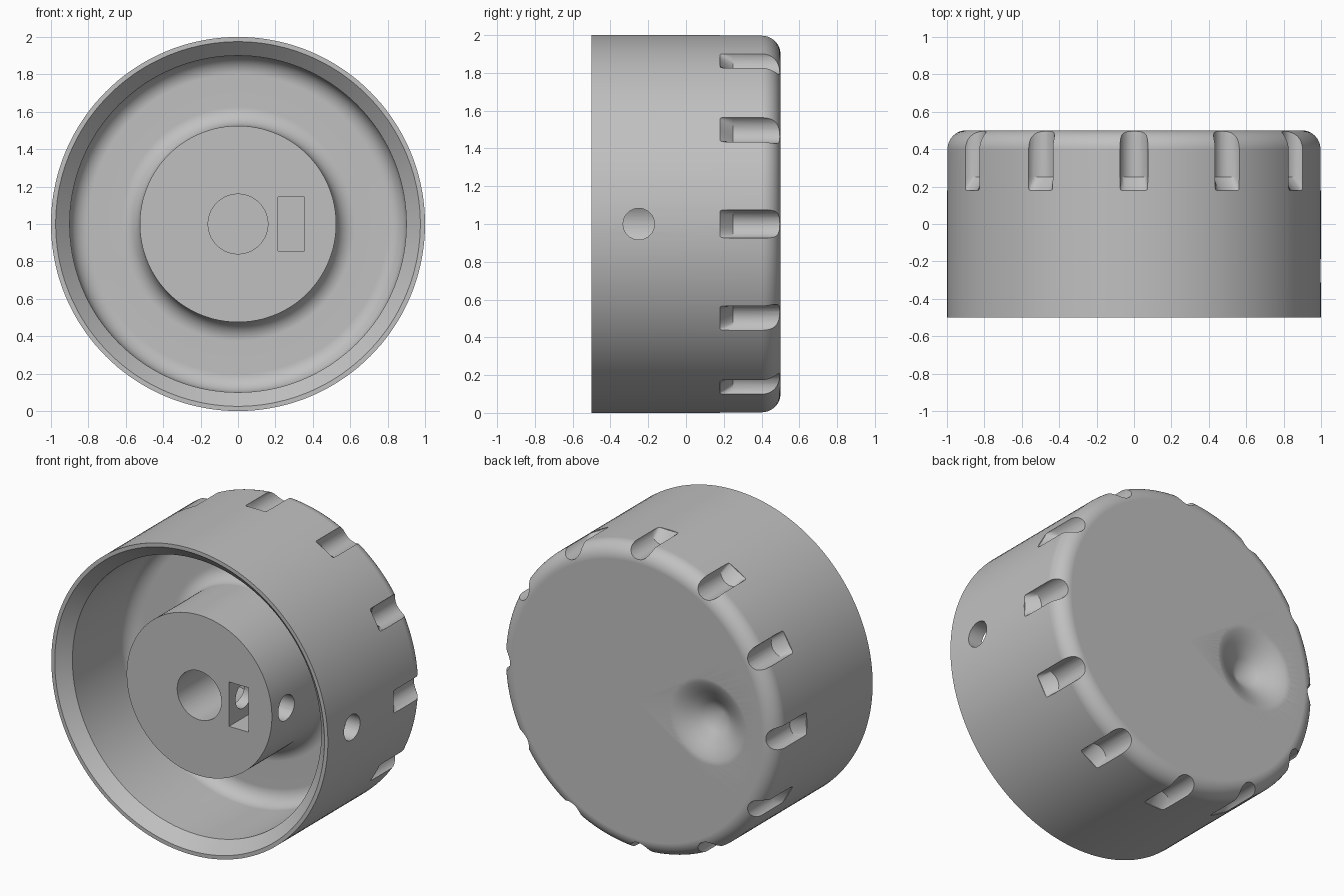
import bpy, bmesh, math
from mathutils import Matrix, Vector

cube = bpy.data.objects.get("Cube")
if cube:
    bpy.data.objects.remove(cube, do_unlink=True)

CENTRE = Vector((0, 0, 1))
FLOOR = 0.17      # depth of the recess floor
FILLET = 0.1
GROOVES = 12
GROOVE_R = 0.075

grey = bpy.data.materials.new("plain grey")
grey.use_nodes = True
colour = (0.53, 0.53, 0.53, 1)
grey.diffuse_color = colour
grey.node_tree.nodes["Principled BSDF"].inputs["Base Color"].default_value = colour


def make(name, bm):
    bmesh.ops.remove_doubles(bm, verts=bm.verts, dist=1e-5)
    bmesh.ops.recalc_face_normals(bm, faces=bm.faces)
    mesh = bpy.data.meshes.new(name)
    bm.to_mesh(mesh)
    bm.free()
    obj = bpy.data.objects.new(name, mesh)
    mesh.materials.append(grey)
    bpy.context.collection.objects.link(obj)
    return obj


def arc(r, y, radius, start, end, steps=8):
    """Points (radius, y) along an arc, angles in degrees."""
    angles = [math.radians(start + (end - start) * i / steps) for i in range(steps + 1)]
    return [(r + radius * math.cos(a), y + radius * math.sin(a)) for a in angles]


def lathe(name, profile, centre, steps):
    """Spin a (radius, y) profile round the y direction."""
    bm = bmesh.new()
    verts = [bm.verts.new(centre + Vector((r, y, 0))) for r, y in profile]
    edges = [bm.edges.new(pair) for pair in zip(verts, verts[1:])]
    bmesh.ops.spin(bm, geom=verts + edges, cent=centre, axis=(0, 1, 0),
                   angle=math.tau, steps=steps, use_merge=True)
    return make(name, bm)


# Knob shell: hub, recess with rounded corners, chamfered lip, rounded back
profile = [(0, -0.4), (0.525, -0.4)]
profile += arc(0.525 + FILLET, FLOOR - FILLET, FILLET, 180, 90)
profile += arc(0.9 - FILLET, FLOOR - FILLET, FILLET, 90, 0)
profile += [(0.9, -0.425), (0.975, -0.5), (1, -0.5)]
profile += arc(0.9, 0.4, 0.1, 0, 90, 10)
profile += [(0, 0.5)]
knob = lathe("knob_body", profile, CENTRE, 144)

# Shaft bore
bore = lathe("shaft_bore_cutter", [(0, -0.6), (0.16, -0.6), (0.16, 0.1), (0, 0.1)], CENTRE, 48)

# Side screw hole running through wall and hub into the bore
screw = lathe("screw_hole_cutter", [(0, 0), (0.083, 0), (0.083, 1.2), (0, 1.2)], Vector(), 32)
screw.data.transform(Matrix.Translation((0.02, -0.25, 1)) @ Matrix.Rotation(-math.pi / 2, 4, "Z"))

# Rectangular nut slot
bm = bmesh.new()
bmesh.ops.create_cube(bm, size=1, matrix=Matrix.Translation((0.285, -0.36, 1))
                      @ Matrix.Diagonal((0.14, 0.48, 0.29, 1)))
slot = make("nut_slot_cutter", bm)

# Finger dimple on the back: eased rim running into a cone
dimple = lathe("finger_dimple_cutter",
               [(0, -0.16), (0.1, -0.092), (0.18, -0.041), (0.22, -0.02),
                (0.25, -0.008), (0.28, 0), (0.28, 0.1), (0, 0.1)],
               CENTRE + Vector((-0.51, 0.5, 0)), 64)

# Grip grooves: round channels with a ramped inner end
bm = bmesh.new()
SIDES = 24
for i in range(GROOVES):
    turn = Matrix.Translation(CENTRE) @ Matrix.Rotation(math.tau * i / GROOVES, 4, "Y")
    rings = []
    for y, depth in ((0.18, 0.06), (0.25, 1), (0.6, 1)):
        ring = []
        for k in range(SIDES):
            a = math.tau * k / SIDES
            rise = GROOVE_R * math.sin(a) * (depth if math.sin(a) < 0 else 1)
            ring.append(bm.verts.new(turn @ Vector((GROOVE_R * math.cos(a), y, 1 + rise))))
        rings.append(ring)
    for near, far in zip(rings, rings[1:]):
        for k in range(SIDES):
            n = (k + 1) % SIDES
            bm.faces.new((near[k], near[n], far[n], far[k]))
    bm.faces.new(rings[0])
    bm.faces.new(rings[-1])
grooves = make("grip_groove_cutter", bm)

# Cut everything out and keep the finished mesh
cutters = (bore, slot, screw, dimple, grooves)
for cutter in cutters:
    cutter.hide_render = True
    mod = knob.modifiers.new(cutter.name, "BOOLEAN")
    mod.operation = "DIFFERENCE"
    mod.solver = "EXACT"
    mod.object = cutter
depsgraph = bpy.context.evaluated_depsgraph_get()
result = bpy.data.meshes.new_from_object(knob.evaluated_get(depsgraph))
knob.modifiers.clear()
knob.data = result
for cutter in cutters:
    bpy.data.objects.remove(cutter, do_unlink=True)

# Smooth shading with crisp edges
bpy.ops.object.select_all(action="DESELECT")
knob.select_set(True)
bpy.context.view_layer.objects.active = knob
bpy.ops.object.shade_smooth_by_angle(angle=math.radians(30))
weighted = knob.modifiers.new("weighted_normals", "WEIGHTED_NORMAL")
weighted.keep_sharp = True
